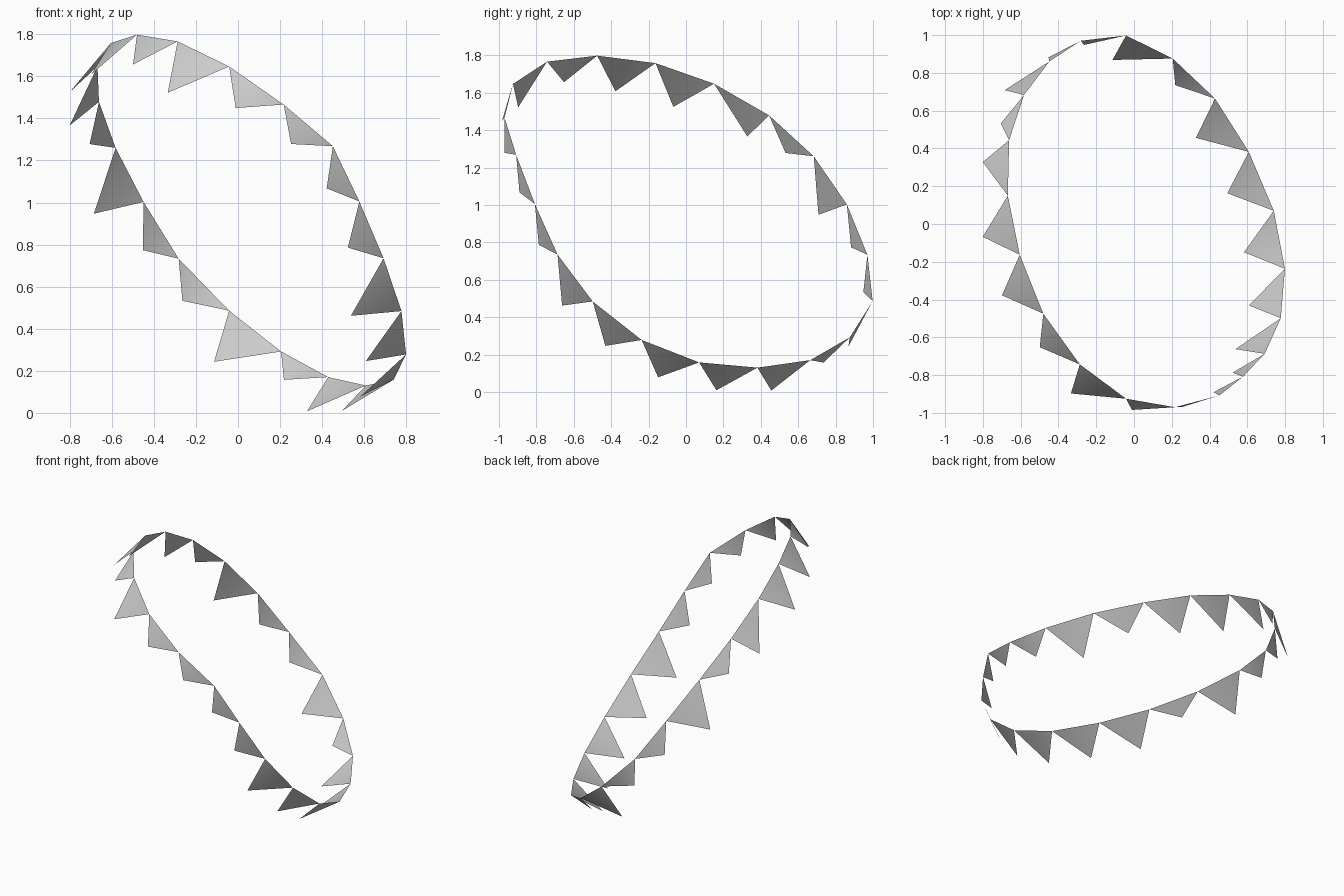
import bpy
from mathutils import Vector

cube = bpy.data.objects.get("Cube")
if cube:
    bpy.data.objects.remove(cube, do_unlink=True)

# Cord: corners of the tilted loop that the flags hang from
CORD = [Vector(p) for p in [
    (-.282, .970, .733), (-.042, .998, .486), (.205, .876, .292), (.429, .664, .170),
    (.608, .382, .130), (.740, .070, .158), (.799, -.237, .278), (.777, -.499, .484),
    (.692, -.687, .735), (.577, -.808, 1.005), (.451, -.908, 1.268), (.217, -.970, 1.466),
    (-.042, -.925, 1.647), (-.287, -.743, 1.766), (-.480, -.475, 1.798), (-.605, -.163, 1.758),
    (-.668, .150, 1.648), (-.661, .444, 1.479), (-.582, .683, 1.260), (-.449, .860, 1.003)]]

# Flag lengths in order along the cord
DROP = [.133, .254, .128, .248, .234, .243, .234, .257, .146, .120,
        .124, .150, .258, .176, .238, .250, .210, .128, .258, .132]
SKEW = {16: .28}                      # one flag is swept along its edge
LOW_DIR = Vector((-.77, -.27, -.575))   # hanging direction on the lower half
HIGH_DIR = Vector((-.657, -.245, -.715))  # and on the upper half

# Flags: one triangle per cord segment, joined at the corners
n = len(CORD)
verts, faces = list(CORD), []
for i, drop in enumerate(DROP):
    a, b = CORD[i], CORD[(i + 1) % n]
    direction = LOW_DIR if i < n // 2 else HIGH_DIR
    tip = (a + b) / 2 + direction * drop + (b - a) * SKEW.get(i, 0)
    verts.append(tip)
    faces.append((i, (i + 1) % n, n + i))

mesh = bpy.data.meshes.new("pennant_ring")
mesh.from_pydata(verts, [], faces)
mesh.update()

# Orient all flags away from the middle of the loop
centre = sum(CORD, Vector()) / n
if sum(p.normal.dot(p.center - centre) for p in mesh.polygons) < 0:
    mesh.flip_normals()
for p in mesh.polygons:
    p.use_smooth = True

# Plain grey cloth
mat = bpy.data.materials.new("light_grey")
mat.use_nodes = True
colour = (.6, .6, .6, 1)
mat.diffuse_color = colour
mat.node_tree.nodes["Principled BSDF"].inputs["Base Color"].default_value = colour
mesh.materials.append(mat)

ring = bpy.data.objects.new("pennant_ring", mesh)
bpy.context.collection.objects.link(ring)
